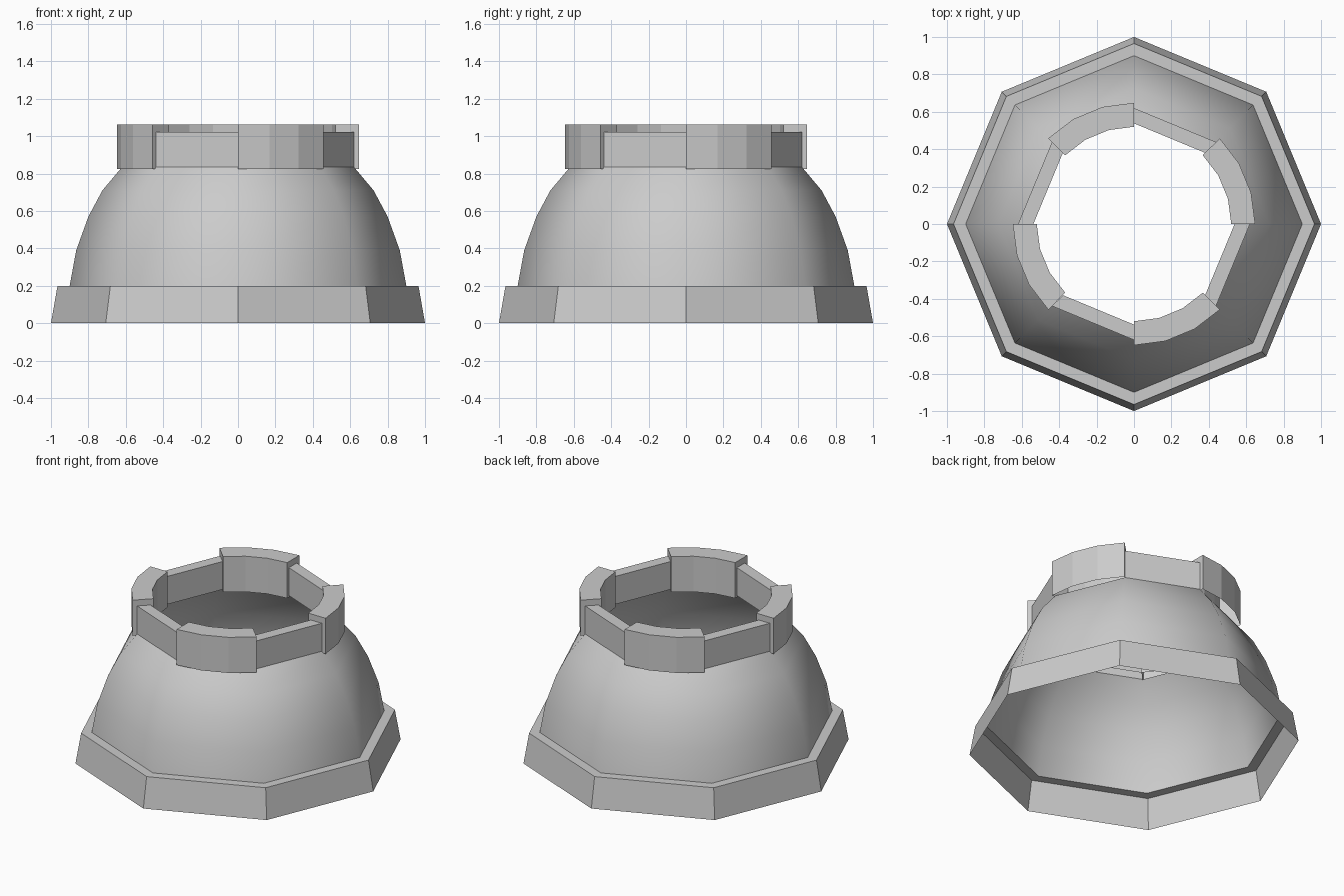
import bpy
import bmesh
from math import cos, sin, radians

cube = bpy.data.objects.get("Cube")
if cube:
    bpy.data.objects.remove(cube, do_unlink=True)

stone = bpy.data.materials.new("plain_grey")
stone.use_nodes = True
stone.diffuse_color = (0.6, 0.6, 0.6, 1)
stone.node_tree.nodes["Principled BSDF"].inputs["Base Color"].default_value = (0.6, 0.6, 0.6, 1)


def polar(r, degrees, z):
    a = radians(degrees)
    return (r * cos(a), r * sin(a), z)


def finish(name, bm, smooth=False):
    mesh = bpy.data.meshes.new(name)
    bm.to_mesh(mesh)
    bm.free()
    mesh.materials.append(stone)
    for face in mesh.polygons:
        face.use_smooth = smooth
    obj = bpy.data.objects.new(name, mesh)
    bpy.context.collection.objects.link(obj)
    return obj


def octagon_shell(name, profile, smooth=False):
    """Open eight-sided shell from (radius, height) pairs, bottom to top."""
    bm = bmesh.new()
    rings = [[bm.verts.new(polar(r, 45 * i, z)) for i in range(8)] for r, z in profile]
    for low, high in zip(rings, rings[1:]):
        for i in range(8):
            j = (i + 1) % 8
            bm.faces.new((low[i], low[j], high[j], high[i]))
    return finish(name, bm, smooth)


def rim_block(name, start, steps, r_in, r_out, z0, z1):
    """Hollow 45 degree rim segment, open underneath."""
    bm = bmesh.new()
    # Each slice runs up the outside, over the top and down the inside
    section = [(r_out, z0), (r_out, z1), (r_in, z1), (r_in, z0)]
    slices = [[bm.verts.new(polar(r, start + 45 * k / steps, z)) for r, z in section]
              for k in range(steps + 1)]
    for a, b in zip(slices, slices[1:]):
        for i in range(3):
            bm.faces.new((a[i], b[i], b[i + 1], a[i + 1]))
    bm.faces.new(slices[0])
    bm.faces.new(slices[-1][::-1])
    return finish(name, bm)


# Flared foot with a flat ledge on top
octagon_shell("base_skirt", [(1.0, 0), (0.965, 0.2), (0.90, 0.2)])

# Smooth dome, open at the top
octagon_shell("dome", [(0.90, 0.2), (0.865, 0.39), (0.80, 0.57),
                       (0.725, 0.71), (0.62, 0.835)], smooth=True)

# Rim: tall curved blocks alternating with low straight walls
for n in range(4):
    rim_block(f"curved_rim_block_{n + 1}", 90 * n, 3, 0.52, 0.648, 0.825, 1.063)
    rim_block(f"straight_rim_wall_{n + 1}", 90 * n + 45, 1, 0.538, 0.62, 0.835, 1.022)
